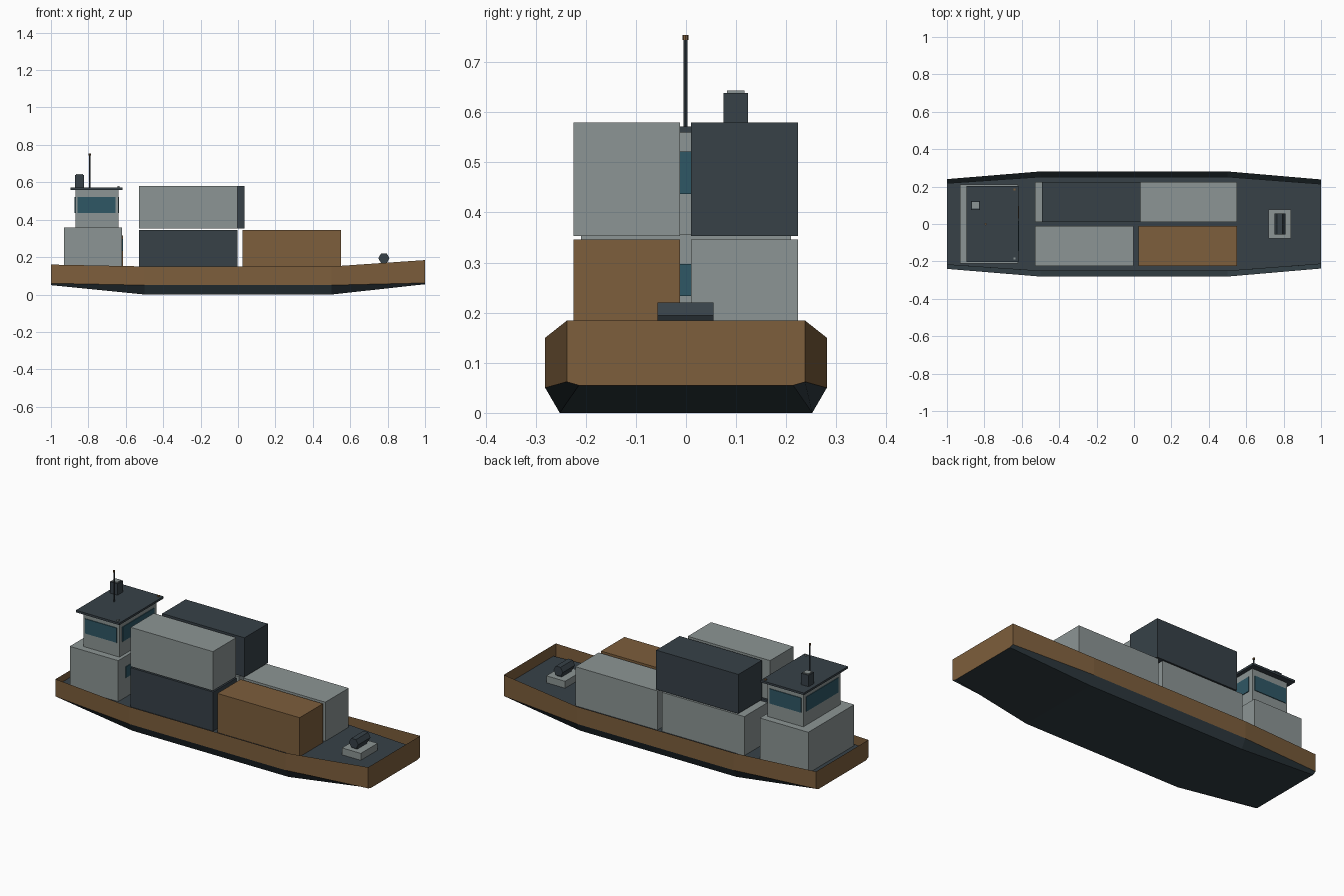
import bpy, bmesh, math

if "Cube" in bpy.data.objects:
    bpy.data.objects.remove(bpy.data.objects["Cube"])


def material(name, rgb):
    m = bpy.data.materials.new(name)
    m.diffuse_color = (*rgb, 1)
    m.use_nodes = True
    m.node_tree.nodes["Principled BSDF"].inputs["Base Color"].default_value = m.diffuse_color
    return m


SLATE = material("slate", (0.038, 0.053, 0.064))
BOTTOM = material("hull_slate", (0.030, 0.046, 0.055))
GREY = material("light_grey", (0.262, 0.300, 0.298))
BROWN = material("rust_brown", (0.205, 0.112, 0.045))
GLASS = material("window_teal", (0.028, 0.095, 0.130))


def finish(name, bm, *mats):
    mesh = bpy.data.meshes.new(name)
    bm.to_mesh(mesh)
    bm.free()
    for m in mats:
        mesh.materials.append(m)
    ob = bpy.data.objects.new(name, mesh)
    bpy.context.collection.objects.link(ob)
    return ob


def box(name, x, y, z, mat):
    """Box from (min, max) pairs."""
    bm = bmesh.new()
    bmesh.ops.create_cube(bm, size=1)
    for v in bm.verts:
        v.co = [(a + b) / 2 + c * (b - a) for (a, b), c in zip((x, y, z), v.co)]
    return finish(name, bm, mat)


def cylinder(name, center, radius, length, sides, mat, along_y=False):
    bpy.ops.mesh.primitive_cylinder_add(
        vertices=sides, radius=radius, depth=length, location=center,
        rotation=(math.pi / 2 if along_y else 0, 0, 0))
    ob = bpy.context.object
    ob.name = name
    ob.data.materials.append(mat)
    return ob


# Hull stations: x, keel half width, keel z, side half width, chine z, sheer z
STATIONS = [
    (-1.0, 0.218, 0.050, 0.240, 0.060, 0.160),
    (-0.5, 0.252, 0.000, 0.281, 0.050, 0.150),
    (0.5, 0.252, 0.000, 0.281, 0.050, 0.150),
    (1.0, 0.214, 0.055, 0.238, 0.062, 0.184),
]
DECK_Z = 0.12

# Open hull shell: brown sides and ends, dark chine and bottom
bm = bmesh.new()
rings = []
for x, kw, kz, w, cz, sz in STATIONS:
    section = [(-w, sz), (-w, cz), (-kw, kz), (kw, kz), (w, cz), (w, sz)]
    rings.append([bm.verts.new((x, y, z)) for y, z in section])
for a, b in zip(rings, rings[1:]):
    for i in range(5):
        f = bm.faces.new((a[i], a[i + 1], b[i + 1], b[i]))
        f.material_index = 1 if 1 <= i <= 3 else 0
bm.faces.new(rings[0])
bm.faces.new(rings[-1])
bmesh.ops.recalc_face_normals(bm, faces=bm.faces)
bm.normal_update()
if min(bm.faces, key=lambda f: f.calc_center_median().z).normal.z > 0:
    bmesh.ops.reverse_faces(bm, faces=bm.faces)
finish("hull", bm, BROWN, BOTTOM)

# Deck plate, slightly narrower than the bulwarks
bm = bmesh.new()
outline = [(s[0] * 0.999, -s[1]) for s in STATIONS]
outline += [(x, -y) for x, y in reversed(outline)]
bm.faces.new([bm.verts.new((x, y, DECK_Z)) for x, y in outline])
finish("deck", bm, SLATE)

# Cargo containers in two rows and two tiers
FRONT, BACK = (-0.225, -0.012), (0.010, 0.224)
LOW, HIGH = (DECK_Z, 0.346), (0.353, 0.580)
for label, x, y, z, mat in [
    ("front_low_aft", (-0.53, -0.002), FRONT, LOW, SLATE),
    ("front_low_fore", (0.025, 0.552), FRONT, LOW, BROWN),
    ("front_high", (-0.53, -0.003), FRONT, HIGH, GREY),
    ("back_low_aft", (-0.53, -0.002), BACK, LOW, GREY),
    ("back_low_fore", (0.025, 0.552), BACK, LOW, GREY),
    ("back_high", (-0.492, 0.034), BACK, HIGH, SLATE),
]:
    box("container_" + label, x, y, z, mat)

# Deckhouse, bridge and roof
box("deckhouse", (-0.93, -0.62), (-0.21, 0.21), (DECK_Z, 0.357), GREY)
box("bridge", (-0.87, -0.64), (-0.17, 0.17), (0.357, 0.560), GREY)
box("roof", (-0.896, -0.618), (-0.202, 0.202), (0.560, 0.572), SLATE)

# Bridge windows on all four sides
WIN_Z = (0.437, 0.522)
for side in (-1, 1):
    y = sorted((side * 0.168, side * 0.174))
    box("bridge_side_window", (-0.858, -0.655), y, WIN_Z, GLASS)
for name, x in (("bridge_fore_window", (-0.642, -0.636)),
                ("bridge_aft_window", (-0.874, -0.868))):
    box(name, x, (-0.145, 0.145), WIN_Z, GLASS)

# Deckhouse window and door facing the cargo
box("deckhouse_window", (-0.622, -0.616), (-0.145, 0.015), (0.233, 0.297), GLASS)
box("deckhouse_door", (-0.622, -0.615), (0.030, 0.095), (DECK_Z, 0.315), BROWN)

# Funnel, mast and roof lights
box("funnel", (-0.872, -0.824), (0.075, 0.124), (0.572, 0.638), SLATE)
box("funnel_cap", (-0.866, -0.830), (0.082, 0.117), (0.638, 0.643), GREY)
cylinder("mast", (-0.793, -0.001, 0.658), 0.004, 0.172, 8, SLATE)
cylinder("mast_light", (-0.793, -0.001, 0.749), 0.006, 0.010, 8, BROWN)
for y, mat in ((0.185, BROWN), (-0.185, GREY)):
    box("roof_light", (-0.644, -0.634), (y - 0.005, y + 0.005), (0.572, 0.579), mat)

# Anchor winch on the foredeck
box("winch_base", (0.72, 0.84), (-0.077, 0.077), (DECK_Z, 0.160), GREY)
drum = cylinder("winch_drum", (0.78, -0.001, 0.194), 0.030, 0.112, 6, SLATE, along_y=True)
drum.rotation_euler = (math.pi / 2, math.pi / 6, 0)
box("winch_cradle", (0.765, 0.795), (-0.045, 0.045), (0.158, 0.175), SLATE)
